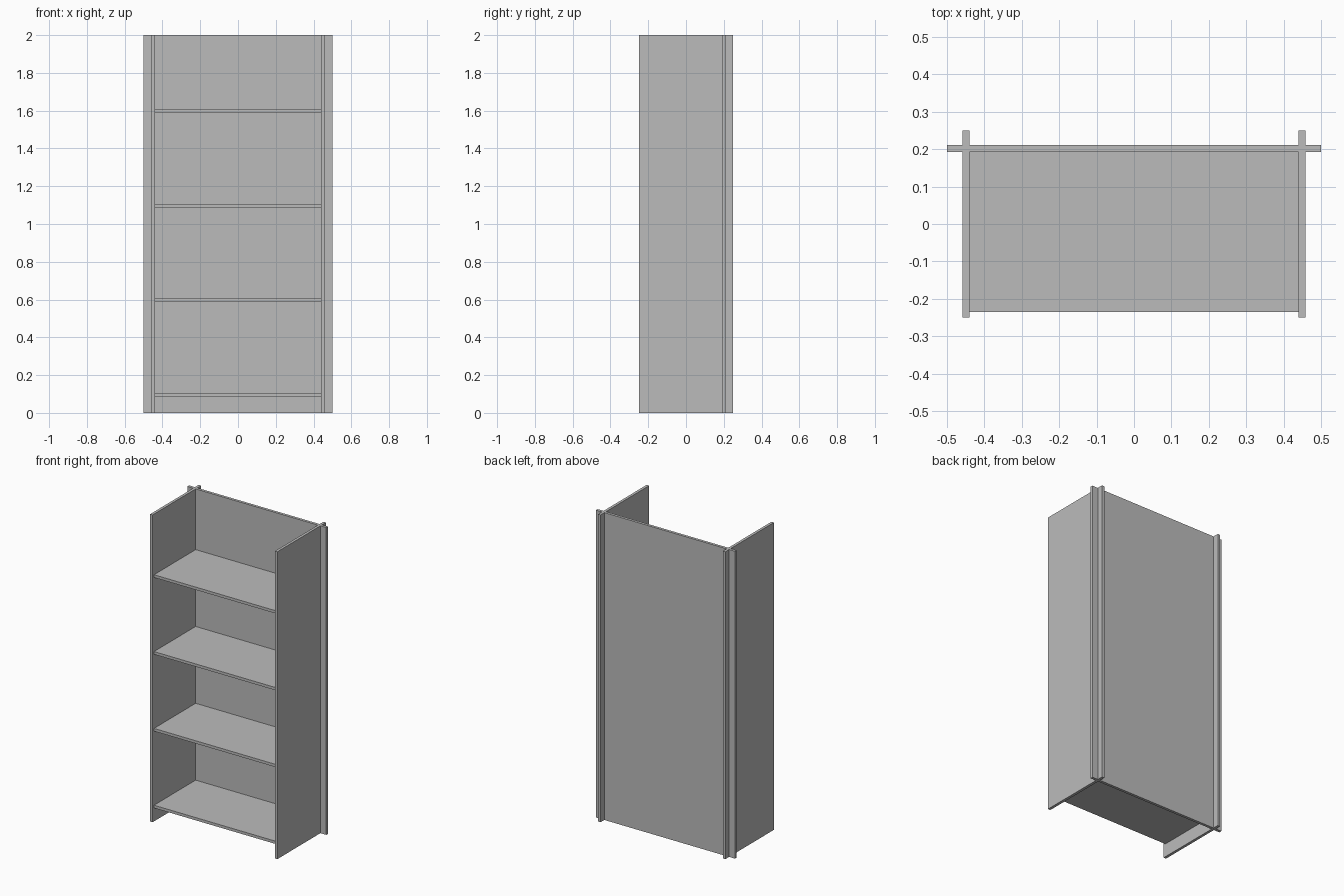
import bpy

if "Cube" in bpy.data.objects:
    bpy.data.objects.remove(bpy.data.objects["Cube"])

# Single plain grey finish
grey = bpy.data.materials.new("grey board")
grey.diffuse_color = (0.5, 0.5, 0.5, 1)
grey.use_nodes = True
grey.node_tree.nodes["Principled BSDF"].inputs["Base Color"].default_value = grey.diffuse_color

HEIGHT = 2.0
SIDE_IN, SIDE_OUT = 0.44, 0.458      # side panel faces in x
BACK_FRONT, BACK_REAR = 0.193, 0.211  # back board faces in y


def board(name, x, y, z):
    """Rectangular board spanning the given (min, max) ranges."""
    spans = (x, y, z)
    bpy.ops.mesh.primitive_cube_add(size=1, location=[(a + b) / 2 for a, b in spans])
    ob = bpy.context.object
    ob.name = name
    ob.scale = [b - a for a, b in spans]
    bpy.ops.object.transform_apply(location=False, rotation=False, scale=True)
    ob.data.materials.append(grey)
    return ob


# Side panels, and the back board ends that pass through them
for label, s in (("left", -1), ("right", 1)):
    board(label + "_side", sorted((s * SIDE_IN, s * SIDE_OUT)), (-0.25, 0.25), (0, HEIGHT))
    board(label + "_back_end", sorted((s * SIDE_OUT, s * 0.5)),
          (BACK_FRONT, BACK_REAR), (0, HEIGHT))

# Back board between the sides
board("back_board", (-SIDE_IN, SIDE_IN), (BACK_FRONT, BACK_REAR), (0, HEIGHT))

# Four evenly spaced shelves
for i in range(4):
    z = 0.087 + 0.5 * i
    board(f"shelf_{i + 1}", (-SIDE_IN, SIDE_IN), (-0.235, BACK_FRONT), (z, z + 0.018))
